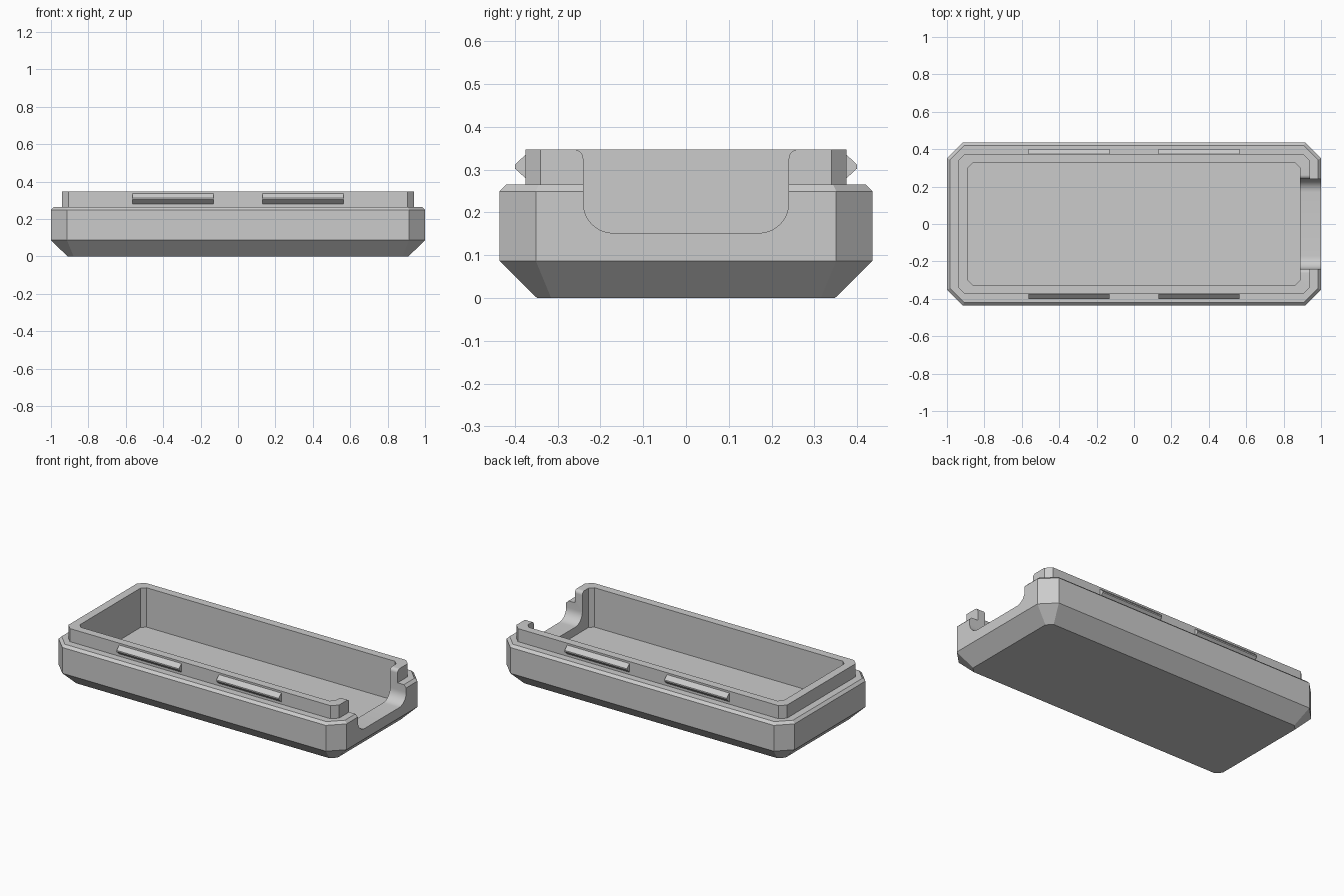
import bpy
import bmesh
from math import sin, cos, pi

cube = bpy.data.objects.get("Cube")
if cube:
    bpy.data.objects.remove(cube, do_unlink=True)

grey = bpy.data.materials.new("plain grey")
grey.use_nodes = True
grey.diffuse_color = (0.6, 0.6, 0.6, 1)
bsdf = next(n for n in grey.node_tree.nodes if n.type == 'BSDF_PRINCIPLED')
bsdf.inputs["Base Color"].default_value = (0.6, 0.6, 0.6, 1)


def octagon(hx, hy, c, z):
    """Rectangle with chamfered corners, counter-clockwise."""
    return [(hx, -hy + c, z), (hx, hy - c, z), (hx - c, hy, z), (-hx + c, hy, z),
            (-hx, hy - c, z), (-hx, -hy + c, z), (-hx + c, -hy, z), (hx - c, -hy, z)]


def loft(name, rings):
    """Closed solid through matching rings, capped at both ends."""
    bm = bmesh.new()
    loops = [[bm.verts.new(p) for p in ring] for ring in rings]
    n = len(loops[0])
    for a, b in zip(loops, loops[1:]):
        for i in range(n):
            j = (i + 1) % n
            bm.faces.new((a[i], a[j], b[j], b[i]))
    bm.faces.new(loops[0][::-1])
    bm.faces.new(loops[-1])
    bmesh.ops.recalc_face_normals(bm, faces=bm.faces)
    mesh = bpy.data.meshes.new(name)
    bm.to_mesh(mesh)
    bm.free()
    mesh.materials.append(grey)
    obj = bpy.data.objects.new(name, mesh)
    bpy.context.collection.objects.link(obj)
    return obj


def arc(cy, cz, r, start, end, steps=10):
    angles = [start + (end - start) * i / steps for i in range(steps + 1)]
    return [(cy + r * cos(a), cz + r * sin(a)) for a in angles]


# Tray: tapered base, bevelled shoulder, raised lip and hollow inside
tray = loft("tray", [
    octagon(0.912, 0.348, 0.033, 0),
    octagon(1.0, 0.436, 0.085, 0.087),
    octagon(1.0, 0.436, 0.085, 0.249),
    octagon(0.984, 0.42, 0.076, 0.265),
    octagon(0.94, 0.375, 0.035, 0.265),
    octagon(0.94, 0.375, 0.035, 0.347),
    octagon(0.888, 0.325, 0.025, 0.347),
    octagon(0.888, 0.325, 0.025, 0.1),
])

# Rounded opening through one end wall, flared at the rim
half = arc(0.17, 0.222, 0.07, -pi / 2, 0) + arc(0.262, 0.325, 0.022, pi, pi / 2)
half.append((0.262, 0.45))
outline = half + [(-y, z) for y, z in reversed(half)]
cutter = loft("opening_cutter", [[(x, y, z) for y, z in outline] for x in (0.8, 1.1)])
cutter.hide_render = True
cut = tray.modifiers.new("opening", 'BOOLEAN')
cut.operation = 'DIFFERENCE'
cut.solver = 'EXACT'
cut.object = cutter
bpy.context.view_layer.objects.active = tray
tray.select_set(True)
bpy.ops.object.modifier_apply(modifier=cut.name)
bpy.data.objects.remove(cutter, do_unlink=True)
bpy.ops.object.shade_smooth_by_angle(angle=pi / 9)

# Wedge-shaped snap ridges along both long sides of the lip
for side, sy in (("front", -1), ("back", 1)):
    for end, sx in (("right", -1), ("left", 1)):
        wedge = [(0.37, 0.28), (0.375, 0.28), (0.4, 0.303),
                 (0.4, 0.311), (0.375, 0.335), (0.37, 0.335)]
        loft(f"{side}_{end}_snap_ridge",
             [[(sx * x, sy * y, z) for y, z in wedge] for x in (0.13, 0.563)])
